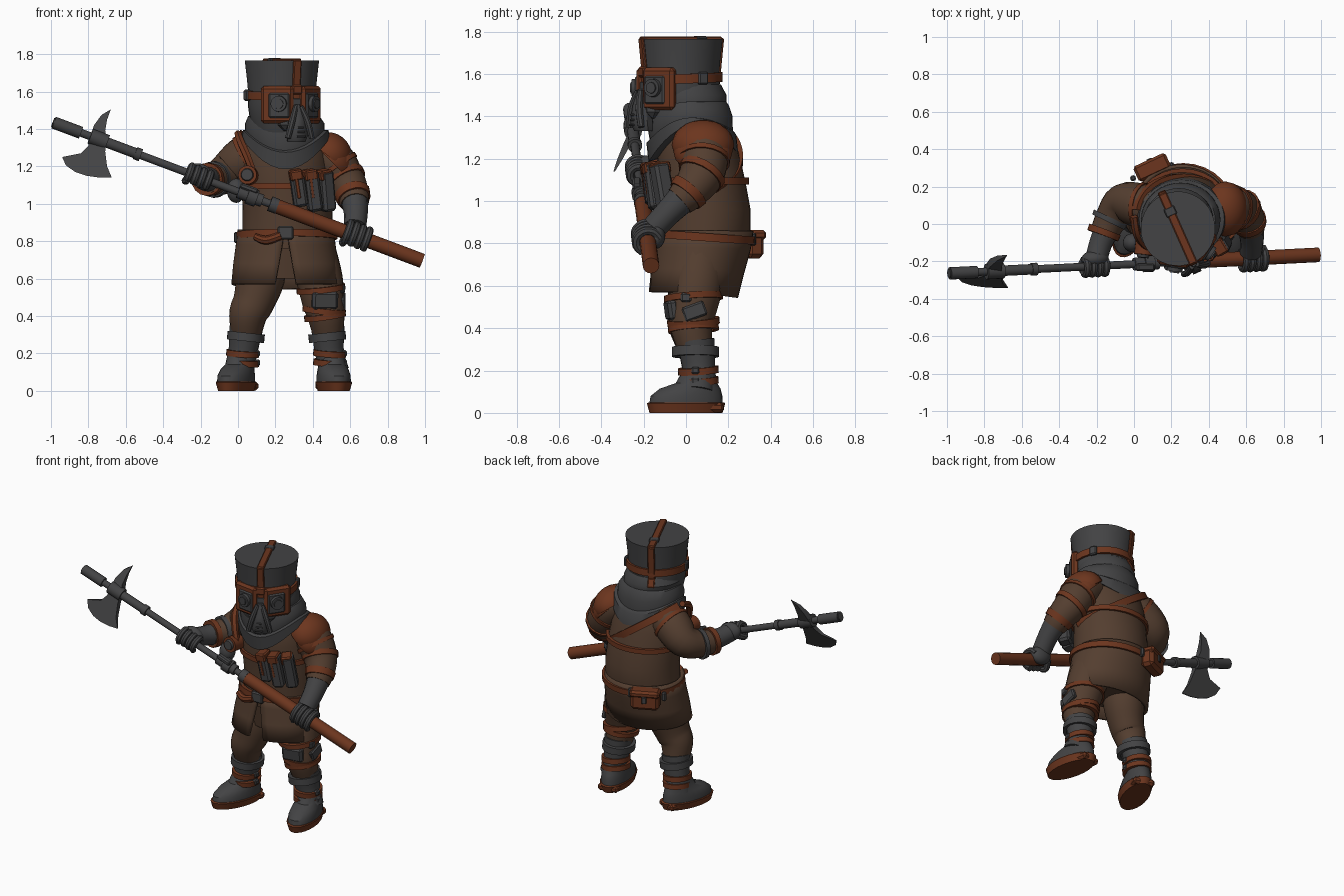
import bpy, bmesh, math
from mathutils import Vector, Matrix
from math import sin, cos, pi, radians

if "Cube" in bpy.data.objects:
    bpy.data.objects.remove(bpy.data.objects["Cube"])

def mat(name, c):
    m = bpy.data.materials.new(name)
    m.diffuse_color = (*c, 1)
    m.use_nodes = True
    m.node_tree.nodes["Principled BSDF"].inputs["Base Color"].default_value = m.diffuse_color
    return m

GREY = mat("dark grey", (.056, .056, .058))
BROWN = mat("coat brown", (.088, .048, .029))
RUST = mat("rust leather", (.15, .036, .013))
I = Matrix()

def finish(name, bm, m, M=I):
    bmesh.ops.recalc_face_normals(bm, faces=bm.faces)
    me = bpy.data.meshes.new(name)
    bm.to_mesh(me)
    bm.free()
    me.transform(M)
    me.materials.append(m)
    o = bpy.data.objects.new(name, me)
    bpy.context.collection.objects.link(o)
    return o

def skin(name, rings, m, M=I, caps=True, wrap=True, loop=False):
    bm = bmesh.new()
    vs = [[bm.verts.new(p) for p in r] for r in rings]
    n = len(vs[0])
    for i in range(len(vs) if loop else len(vs) - 1):
        a, b = vs[i], vs[(i + 1) % len(vs)]
        for j in range(n if wrap else n - 1):
            k = (j + 1) % n
            bm.faces.new((a[j], a[k], b[k], b[j]))
    if caps and not loop:
        bm.faces.new(vs[0])
        bm.faces.new(vs[-1])
    return finish(name, bm, m, M)

# section: cx, cy, z, rx, ry, (front drop, back drop)
def loft(name, secs, m, n=28, M=I, caps=True):
    rings = []
    for s in secs:
        cx, cy, z, rx, ry, df, db = (list(s) + [0, 0])[:7]
        rings.append([Vector((cx + rx * cos(a), cy + ry * sin(a),
                      z - df * max(0, -sin(a)) ** 2 - db * max(0, sin(a)) ** 2))
                      for a in (2 * pi * j / n for j in range(n))])
    return skin(name, rings, m, M, caps)

# round limb or rod through (x, y, z, r) points
def tube(name, pts, m, n=14, M=I):
    P = [Vector(p) for p in pts]
    if len(P) > 2:
        Q = []
        E = [P[0]] + P + [P[-1]]
        for i in range(1, len(E) - 2):
            a, b, c, d = E[i - 1:i + 3]
            for t in (0, .25, .5, .75):
                Q.append(.5 * (2 * b + (c - a) * t + (2 * a - 5 * b + 4 * c - d) * t * t + (3 * b - a - 3 * c + d) * t ** 3))
        P = Q + [P[-1]]
    u, rings = None, []
    for i, p in enumerate(P):
        d = (P[min(i + 1, len(P) - 1)] - P[max(i - 1, 0)]).to_3d().normalized()
        u = d.orthogonal() if u is None else u - d * u.dot(d)
        u.normalize()
        v = d.cross(u)
        rings.append([p.to_3d() + p[3] * (u * cos(a) + v * sin(a)) for a in (2 * pi * j / n for j in range(n))])
    return skin(name, rings, m, M)

def place(loc, rot):
    return Matrix.Translation(loc) @ Matrix.Rotation(radians(rot[2]), 4, 'Z') @ \
        Matrix.Rotation(radians(rot[1]), 4, 'Y') @ Matrix.Rotation(radians(rot[0]), 4, 'X')

def band(name, loc, rx, ry, h, m, rot=(0, 0, 0), t=.012, M=I, n=28, arc=1):
    prof = [(-t, -h / 2), (t, -h / 2), (t, h / 2), (-t, h / 2)]
    rings = [[Vector(((rx + o) * cos(2 * pi * arc * j / n), (ry + o) * sin(2 * pi * arc * j / n), z)) for j in range(n)] for o, z in prof]
    return skin(name, rings, m, M @ place(loc, rot), loop=True, wrap=arc == 1)

def box(name, loc, size, m, rot=(0, 0, 0), M=I, bev=.008):
    bm = bmesh.new()
    bmesh.ops.create_cube(bm, size=1, matrix=Matrix.Diagonal((*size, 1)))
    bmesh.ops.bevel(bm, geom=bm.edges[:], offset=min(bev, min(size) * .3), segments=1, affect='EDGES')
    return finish(name, bm, m, M @ place(loc, rot))

def ball(name, loc, size, m, rot=(0, 0, 0), M=I, half=False):
    bm = bmesh.new()
    bmesh.ops.create_uvsphere(bm, u_segments=18, v_segments=12, radius=1)
    if half:
        bmesh.ops.bisect_plane(bm, geom=bm.verts[:] + bm.edges[:] + bm.faces[:], plane_co=(0, 0, -.1), plane_no=(0, 0, -1), clear_outer=True)
        bmesh.ops.holes_fill(bm, edges=bm.edges)
    return finish(name, bm, m, M @ place(loc, rot) @ Matrix.Diagonal((*size, 1)))

# coat body
loft("coat_body", [(.26, .085, .76, .245, .2), (.265, .09, .86, .24, .215), (.265, .09, .96, .24, .215),
     (.26, .075, 1.08, .24, .208), (.25, .06, 1.2, .235, .197), (.25, .05, 1.3, .22, .178), (.25, .045, 1.4, .15, .14)], BROWN)
# split coat skirt
rings = []
for z, rx, ry, cy, gap in [(.86, .246, .22, .088, .03), (.78, .256, .217, .078, .07), (.68, .27, .21, .055, .13), (.57, .28, .202, .033, .2)]:
    rings.append([Vector((.255 + rx * cos(a), cy + ry * sin(a), z - .025 * (.86 - z) / .29 * max(0, sin(a)))) for a in
                  (-pi / 2 + gap + (2 * pi - 2 * gap) * j / 40 for j in range(41))])
sk = skin("coat_skirt", rings, BROWN, caps=False, wrap=False)
sol = sk.modifiers.new("thick", 'SOLIDIFY')
sol.thickness, sol.offset = .022, 0
loft("trouser_seat", [(.26, .05, .6, .19, .13), (.26, .06, .78, .22, .17)], BROWN)

# belts and straps
band("waist_belt", (.262, .085, .83), .257, .228, .038, RUST, (-4, 0, 0))
box("belt_buckle", (.255, -.15, .845), (.085, .03, .07), GREY)
tube("belt_tail", [(.23, -.155, .83, .022), (.15, -.145, .805, .024), (.09, -.125, .825, .018)], RUST, 8)
band("chest_belt", (.26, .073, 1.095), .243, .212, .032, RUST)
band("shoulder_strap_back", (.255, .052, 1.2), .3, .205, .045, RUST, (0, 35, 0), arc=.5)
tube("shoulder_strap_front", [(.0, .04, 1.375, .02), (.015, -.05, 1.33, .022), (.05, -.105, 1.25, .022), (.08, -.125, 1.17, .02)], RUST, 6)
box("back_pouch", (.1, .297, .795), (.18, .085, .13), RUST, (0, 0, 25), bev=.02)
box("back_pouch_flap", (.097, .303, .84), (.19, .09, .045), RUST, (0, 0, 25), bev=.015)
box("back_pouch_clasp", (.08, .343, .805), (.03, .012, .045), GREY, (0, 0, 25))
for x, y in ((-.005, .245), (.2, .315)):
    box("pouch_loop", (x, y, .82), (.03, .03, .06), GREY, (0, 0, 20))

# chest gear
for i, (x, y, rz) in enumerate([(.325, -.16, 5), (.4, -.148, 14), (.472, -.11, 30)]):
    box(f"chest_pouch_{i}", (x, y, 1.07), (.075, .08, .22 if i else .17), GREY, (6, -9, rz), bev=.014)
    box(f"pouch_flap_{i}", (x - .015, y - .012, 1.155), (.07, .085, .055), RUST, (6, -9, rz))
    box(f"pouch_strap_{i}", (x - .008, y - .036, 1.1), (.026, .022, .15), RUST, (6, -9, rz))
tube("chest_canister", [(.06, -.08, 1.15, .05), (.05, -.165, 1.155, .05)], RUST, 18)
tube("canister_lid", [(.05, -.16, 1.155, .036), (.048, -.18, 1.156, .03)], GREY, 18)
ball("hanging_flask", (-.01, -.1, 1.07), (.05, .05, .065), GREY)

# scarf with folds
loft("scarf", [(.25, .04, 1.33, .2, .17, .13, .08), (.255, .035, 1.355, .238, .212, .17, .13), (.255, .025, 1.395, .228, .212, .12, .08),
     (.25, .025, 1.395, .212, .196, .11, .06), (.25, .02, 1.43, .212, .2, .09, .03), (.245, .015, 1.47, .19, .188, .07, .02),
     (.245, .015, 1.47, .18, .175, .06), (.24, .01, 1.5, .185, .182, .05), (.24, 0, 1.55, .165, .165)], GREY, 36)

# head, turned to one side
H = Matrix.Translation((.235, -.025, 0)) @ Matrix.Rotation(radians(24), 4, 'Z')
loft("hood", [(0, 0, 1.38, .15, .15), (0, 0, 1.46, .172, .18), (0, 0, 1.53, .182, .185), (0, 0, 1.6, .18, .18)], GREY, 28, H)
loft("flat_top_hat", [(0, 0, 1.58, .18, .18), (0, 0, 1.66, .187, .187), (0, 0, 1.765, .199, .199)], GREY, 36, H)
band("hat_band", (0, 0, 1.58), .184, .186, .045, RUST, (2, 0, 0), M=H)
box("hat_strap_front", (0, -.193, 1.67), (.045, .016, .2), RUST, (6, 0, 0), H)
box("hat_strap_top", (0, 0, 1.769), (.045, .41, .018), RUST, M=H)
box("hat_strap_back", (0, .195, 1.64), (.045, .016, .26), RUST, (-6, 0, 0), H)
box("hat_strap_tail", (0, .2, 1.52), (.045, .02, .06), RUST, (25, 0, 0), H)
box("top_buckle", (0, .1, 1.771), (.06, .05, .018), GREY, M=H)
box("front_buckle", (0, -.195, 1.61), (.06, .025, .05), RUST, M=H)
box("face_plate", (0, -.15, 1.49), (.17, .1, .2), GREY, M=H, bev=.03)
for s in (-1, 1):
    G = H @ place((s * .088, -.165, 1.535), (0, 0, s * 32))
    box("goggle_frame", (s * .012, .01, -.005), (.175, .05, .2), RUST, M=G, bev=.022)
    box("goggle_panel", (0, -.008, -.01), (.115, .03, .135), GREY, M=G, bev=.015)
    tube("goggle_rim", [(0, 0, 0, .045), (0, -.043, 0, .042)], GREY, 18, G)
    tube("goggle_lens", [(0, -.03, 0, .028), (0, -.05, 0, .026)], GREY, 18, G)
    box("side_buckle", (s * .19, .03, 1.58), (.025, .05, .06), GREY, M=H)
    tube("snout_ridge", [(s * .015, -.215, 1.52, .014), (s * .045, -.235, 1.44, .018), (s * .07, -.235, 1.35, .016)], GREY, 8, H)
loft("snout", [(0, -.19, 1.33, .05, .045), (0, -.2, 1.37, .062, .055), (0, -.2, 1.45, .045, .045), (0, -.19, 1.53, .018, .03)], GREY, 10, H)
for i in range(3):
    box("breath_slot", (0, -.254 + i * .003, 1.36 + i * .024), (.05 - i * .008, .008, .01), GREY, M=H)

# legs and boots
def leg(side, pts, foot, turn):
    tube(side + "_trouser", pts, BROWN, 18)
    fx, sx, kx = foot[0], foot[1], pts[-1][0]
    F = Matrix.Translation((fx, .02, 0)) @ Matrix.Rotation(radians(turn), 4, 'Z')
    sole = [(0, -.02, 0, .082, .175), (0, -.02, .045, .095, .188), (0, -.02, .05, .092, .18)]
    loft(side + "_sole", sole, RUST, 24, F)
    box(side + "_heel", (0, .1, .025), (.14, .1, .045), RUST, M=F, bev=.02)
    loft(side + "_boot_foot", [(0, -.02, .045, .088, .176), (0, -.018, .08, .088, .172), (0, 0, .115, .08, .145), (0, .03, .14, .072, .1), (0, .04, .19, .066, .08)], GREY, 24, F)
    tube(side + "_boot_shaft", [(fx + .01, .055, .1, .078), (sx, .06, .2, .077), (kx, .045, .34, .09)], GREY, 18)
    band(side + "_boot_cuff", (kx - .003, .045, .288), .088, .1, .045, GREY, (0, 6 if turn < 0 else -6, 0))
    for z in (.15, .2):
        band(side + "_boot_strap", (sx, .058, z), .076, .084, .032, RUST, (4, 4, 0))
        box(side + "_strap_buckle", (sx + .078, .045, z), (.03, .04, .035), GREY)

leg("left", [(.14, .07, .76, .13), (.12, .045, .6, .13), (.085, .025, .48, .112), (.055, .02, .41, .103), (.045, .04, .32, .085)], (-.003, .025), -20)
leg("right", [(.39, .07, .76, .13), (.435, .05, .6, .125), (.455, .03, .48, .113), (.47, .025, .41, .102), (.48, .04, .32, .085)], (.508, .49), 10)
box("knee_pad", (.465, -.068, .485), (.14, .05, .1), GREY, (8, 0, 10), bev=.02)
for z, r, t in ((.545, .119, -6), (.43, .104, 6), (.4, .1, -8)):
    band("thigh_strap", (.45 + (.5 - z) * .15, .035, z), r, r + .008, .03, RUST, (4, t, 0))
box("thigh_buckle", (.558, 0, .545), (.03, .05, .045), GREY)
box("side_plate", (.56, .04, .48), (.03, .11, .07), GREY, (20, 0, 0))

# arms
tube("left_sleeve", [(.12, .08, 1.29, .11), (.03, .1, 1.24, .12), (-.06, .11, 1.165, .105), (-.12, .03, 1.13, .088), (-.165, -.06, 1.13, .075)], BROWN, 18)
tube("left_glove", [(-.15, -.04, 1.13, .068), (-.18, -.11, 1.135, .062), (-.2, -.18, 1.145, .06)], GREY, 14)
tube("left_cuff", [(-.155, -.03, 1.13, .09), (-.167, -.062, 1.131, .088)], RUST, 16)
tube("left_arm_band", [(-.125, .035, 1.13, .099), (-.137, .01, 1.13, .096)], GREY, 16)
tube("right_sleeve", [(.4, .08, 1.29, .1), (.5, .085, 1.235, .117), (.57, .075, 1.13, .107), (.612, .02, 1.05, .09), (.625, -.03, 1.0, .075)], BROWN, 18)
tube("right_glove", [(.622, 0, 1.03, .076), (.63, -.08, .95, .064), (.625, -.15, .875, .06)], GREY, 14)
tube("right_cuff", [(.611, .022, 1.055, .097), (.621, -.005, 1.025, .09)], RUST, 16)
tube("right_elbow_band", [(.565, .08, 1.14, .117), (.58, .065, 1.115, .113)], RUST, 16)
tube("right_upper_band", [(.522, .085, 1.205, .125), (.536, .083, 1.185, .124)], RUST, 18)
ball("shoulder_plate", (.488, .08, 1.265), (.125, .148, .115), RUST, (0, 38, 0), half=True)
ball("shoulder_plate_lower", (.505, .08, 1.235), (.13, .14, .1), RUST, (0, 45, 0), half=True)
tube("upper_arm_band", [(.055, .095, 1.255, .125), (.035, .098, 1.243, .126)], RUST, 18)

# pole axe
A, B = Vector((-1, -.265, 1.44)), Vector((.985, -.165, .695))
D = B - A
def at(x):
    return A + D * (x + 1) / 1.985
def rod(name, x0, x1, r, m, n=16):
    tube(name, [(*at(x0), r), (*at(x1), r)], m, n)
rod("grey_shaft", -.98, .3, .021, GREY)
for n, a, b, r, m in [("end_cap", -.985, -.84, .033, GREY), ("end_tip", -.99, -.95, .025, GREY), ("head_sleeve", -.78, -.53, .028, GREY),
                      ("axe_socket", -.79, -.7, .042, GREY), ("socket_ring", -.55, -.52, .034, GREY), ("coupling", .0, .13, .034, GREY),
                      ("coupling_ring", .05, .1, .046, GREY), ("handle", .2, .985, .039, RUST), ("handle_collar", .17, .21, .041, GREY)]:
    rod(n, a, b, r, m)
box("coupling_lever", at(.06) + Vector((0, -.02, .04)), (.1, .04, .03), GREY, (0, 20, 0))

# axe blade and spike, cut from flat outlines
def plate(name, pts, t):
    rings = [[Vector((x, -.25 + (z - 1.33) * .47 + s * t * w, z)) for x, z, w in pts] for s in (-1, 1)]
    skin(name, rings, GREY)
plate("axe_blade", [(-.79, 1.36, 1), (-.80, 1.31, 1), (-.84, 1.27, .7), (-.94, 1.25, .2), (-.92, 1.205, .15), (-.87, 1.17, .15), (-.81, 1.15, .15),
      (-.74, 1.14, .15), (-.675, 1.14, .2), (-.70, 1.2, .7), (-.71, 1.28, 1), (-.705, 1.33, 1)], .018)
plate("axe_spike", [(-.79, 1.36, 1), (-.77, 1.42, 1), (-.73, 1.475, .6), (-.68, 1.505, .1), (-.70, 1.45, .6), (-.71, 1.39, 1), (-.70, 1.33, 1)], .022)

# gripping hands
for side, x in (("left", -.21), ("right", .635)):
    r = .04 if side == "right" else .026
    P = Matrix.Translation(at(x)) @ D.to_track_quat('X', 'Z').to_matrix().to_4x4()
    ball(side + "_palm", (0, .04, .012), (.075, .045, .06), GREY, M=P)
    for k in range(4):
        X = -.054 + .036 * k
        tube(f"{side}_finger_{k}", [(X, (r + .016) * cos(a), (r + .016) * sin(a), .02) for a in (radians(20 + 45 * q) for q in range(6))], GREY, 8, P)
    tube(side + "_thumb", [(-.05, .04, -.02, .022), (-.06, .0, -r - .02, .02), (-.05, -.035, -r - .012, .016)], GREY, 8, P)

for o in bpy.context.scene.objects:
    o.select_set(True)
    bpy.context.view_layer.objects.active = o
bpy.ops.object.shade_smooth_by_angle(angle=radians(35))
